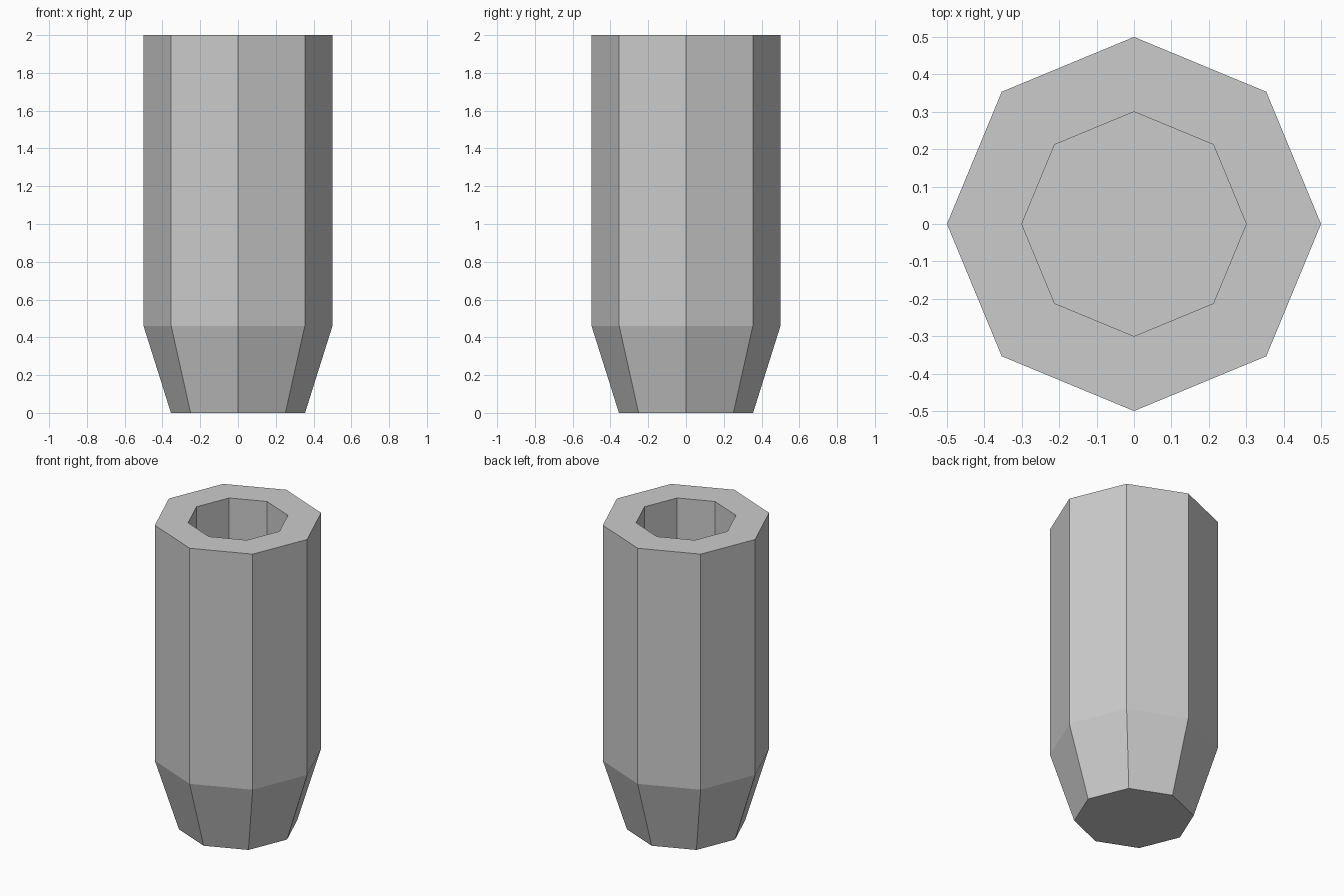
import bpy
import bmesh
from math import cos, sin, tau

SIDES = 8

cube = bpy.data.objects.get("Cube")
if cube:
    bpy.data.objects.remove(cube, do_unlink=True)

# Plain grey material
grey = bpy.data.materials.new("plain_grey")
grey.use_nodes = True
colour = (0.6, 0.6, 0.6, 1.0)
grey.diffuse_color = colour
grey.node_tree.nodes["Principled BSDF"].inputs["Base Color"].default_value = colour


def ring(bm, radius, z):
    """One octagon of vertices, with a corner on each axis."""
    return [bm.verts.new((radius * cos(tau * i / SIDES), radius * sin(tau * i / SIDES), z))
            for i in range(SIDES)]


def lathe(name, profile, material):
    """Join rings along a (radius, height) profile and cap both ends."""
    bm = bmesh.new()
    rings = [ring(bm, r, z) for r, z in profile]
    for low, high in zip(rings, rings[1:]):
        for i in range(SIDES):
            j = (i + 1) % SIDES
            bm.faces.new((low[i], low[j], high[j], high[i]))
    bm.faces.new(rings[0][::-1])
    bm.faces.new(rings[-1])
    bmesh.ops.recalc_face_normals(bm, faces=bm.faces)
    mesh = bpy.data.meshes.new(name)
    bm.to_mesh(mesh)
    bm.free()
    mesh.materials.append(material)
    obj = bpy.data.objects.new(name, mesh)
    bpy.context.collection.objects.link(obj)
    return obj


# Tapered foot, straight outer wall, flat rim, then the bore down to its floor
lathe("hollow_octagonal_sleeve",
      [(0.355, 0), (0.5, 0.46), (0.5, 2), (0.3, 2), (0.3, 0.46)], grey)
